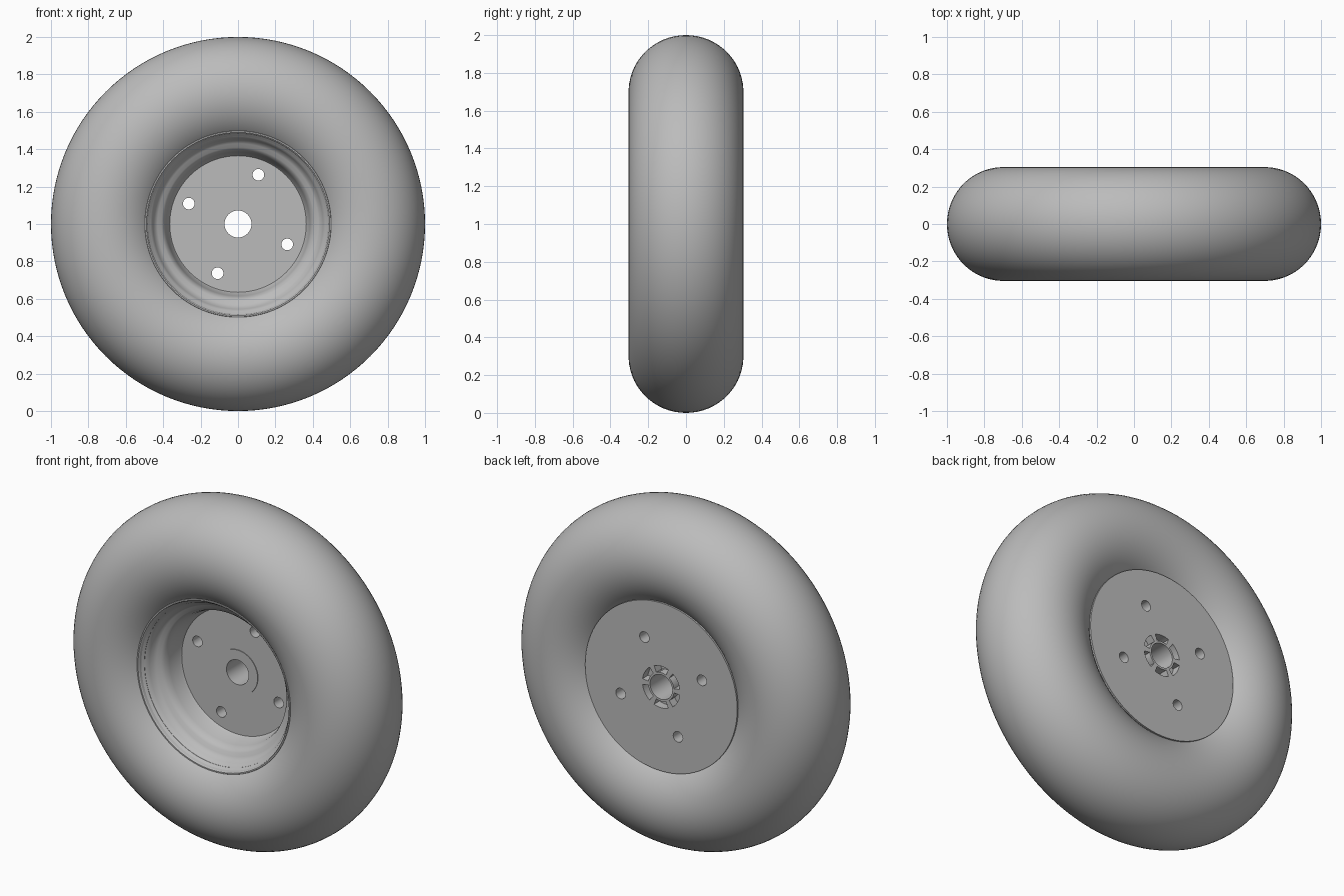
import bpy, bmesh
from math import sin, cos, pi, radians, tau

cube = bpy.data.objects.get("Cube")
if cube:
    bpy.data.objects.remove(cube)

grey = bpy.data.materials.new("plain grey")
grey.use_nodes = True
colour = (0.5, 0.5, 0.5, 1)
grey.diffuse_color = colour
grey.node_tree.nodes["Principled BSDF"].inputs["Base Color"].default_value = colour


def lathe(name, profile, steps, start=0.0, sweep=tau):
    """Turn a closed (radius, y) profile about the wheel axle."""
    bm = bmesh.new()
    full = sweep >= tau
    rings = []
    for i in range(steps if full else steps + 1):
        a = start + sweep * i / steps
        rings.append([bm.verts.new((r * cos(a), y, 1 + r * sin(a))) for r, y in profile])
    n = len(profile)
    for i in range(steps):
        a, b = rings[i], rings[(i + 1) % len(rings)]
        for j in range(n):
            k = (j + 1) % n
            bm.faces.new((a[j], a[k], b[k], b[j]))
    if not full:
        bm.faces.new(rings[0])
        bm.faces.new(rings[-1])
    bmesh.ops.recalc_face_normals(bm, faces=bm.faces)
    mesh = bpy.data.meshes.new(name)
    bm.to_mesh(mesh)
    bm.free()
    mesh.materials.append(grey)
    obj = bpy.data.objects.new(name, mesh)
    bpy.context.collection.objects.link(obj)
    return obj


def activate(obj):
    bpy.ops.object.select_all(action='DESELECT')
    obj.select_set(True)
    bpy.context.view_layer.objects.active = obj


def cut(obj, cutter):
    cutter.hide_render = True
    mod = obj.modifiers.new("cut", 'BOOLEAN')
    mod.operation, mod.solver, mod.object = 'DIFFERENCE', 'EXACT', cutter
    activate(obj)
    bpy.ops.object.modifier_apply(modifier=mod.name)
    bpy.data.objects.remove(cutter)


# Tyre: round section, open towards the rim
half = radians(140)
section = [(0.7 + 0.3 * cos(t), 0.304 * sin(t))
           for t in (-half + 2 * half * i / 48 for i in range(49))]
tyre = lathe("tyre", section, 128)

# Rim: deep stepped dish at the front, flat plate at the back
rim = lathe("rim", [
    (0.072, -0.004), (0.13, -0.004), (0.13, 0), (0.365, 0), (0.372, -0.01),
    (0.385, -0.085), (0.395, -0.115), (0.41, -0.13), (0.43, -0.138),
    (0.445, -0.15), (0.455, -0.17), (0.465, -0.19), (0.48, -0.2),
    (0.485, -0.222), (0.49, -0.227), (0.497, -0.227), (0.5, -0.222), (0.5, -0.2),
    (0.475, -0.18), (0.475, 0.18), (0.493, 0.2), (0.493, 0.23), (0.072, 0.23)], 96)

# Four bolt holes
for i in range(4):
    a = radians(67.5 + 90 * i)
    bpy.ops.mesh.primitive_cylinder_add(
        vertices=24, radius=0.031, depth=1, rotation=(pi / 2, 0, 0),
        location=(0.285 * cos(a), 0, 1 + 0.285 * sin(a)))
    cut(rim, bpy.context.object)

# Six pockets around the axle tube, at the back
pocket = [(0.084, 0.18), (0.122, 0.18), (0.122, 0.3), (0.084, 0.3)]
for i in range(6):
    cut(rim, lathe("pocket_cutter", pocket, 8, radians(60 * i + 8), radians(44)))

for obj in (tyre, rim):
    activate(obj)
    bpy.ops.object.shade_smooth_by_angle(angle=radians(32))
